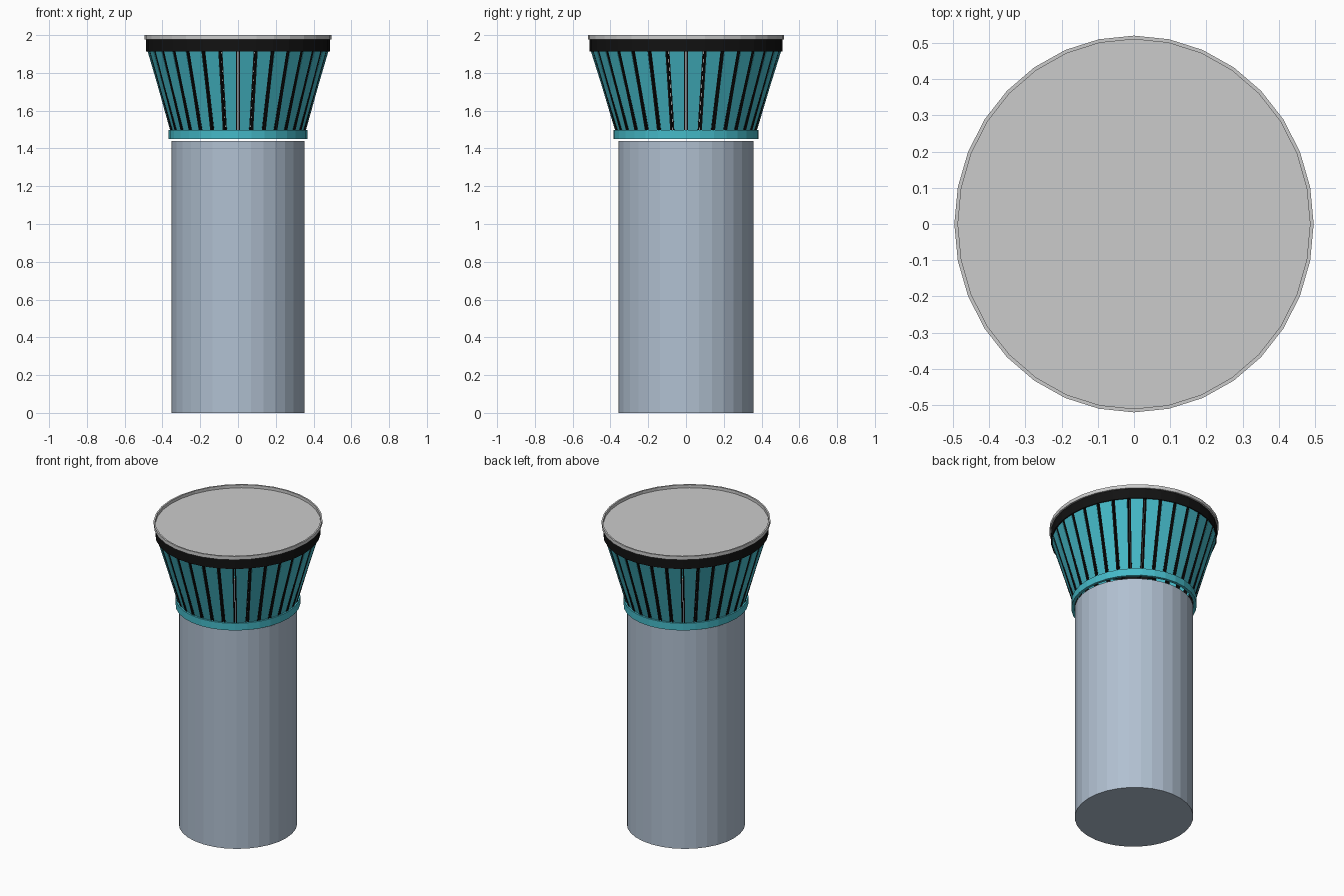
import bpy, bmesh, math
from mathutils import Vector

if "Cube" in bpy.data.objects:
    bpy.data.objects.remove(bpy.data.objects["Cube"])

N = 32


def mat(name, rgb):
    m = bpy.data.materials.new(name)
    m.diffuse_color = (*rgb, 1)
    m.use_nodes = True
    m.node_tree.nodes["Principled BSDF"].inputs["Base Color"].default_value = m.diffuse_color
    return m


STEEL = mat("blue_grey", (0.44, 0.53, 0.64))
TEAL = mat("teal", (0.06, 0.49, 0.58))
BLACK = mat("black", (0.006, 0.006, 0.006))


def finish(name, bm, material=None):
    bmesh.ops.recalc_face_normals(bm, faces=bm.faces[:])
    me = bpy.data.meshes.new(name)
    bm.to_mesh(me)
    bm.free()
    ob = bpy.data.objects.new(name, me)
    bpy.context.collection.objects.link(ob)
    if material:
        me.materials.append(material)
    return ob


def point(k, rx, ry, z):
    a = 2 * math.pi * k / N
    return Vector((rx * math.sin(a), -ry * math.cos(a), z))


def lathe(name, profile, material=None, closed=True):
    """Sweep (rx, ry, z) points round the axis; closed makes a ring, else ends are capped."""
    bm = bmesh.new()
    loops = [[bm.verts.new(point(k, *p)) for k in range(N)] for p in profile]
    pairs = list(zip(loops, loops[1:]))
    if closed:
        pairs.append((loops[-1], loops[0]))
    else:
        bm.faces.new(loops[0])
        bm.faces.new(loops[-1])
    for a, b in pairs:
        for k in range(N):
            j = (k + 1) % N
            bm.faces.new((a[k], a[j], b[j], b[k]))
    return finish(name, bm, material)


def ring(name, rx, ry, thick, z0, z1, material=None):
    return lathe(name, [(rx, ry, z0), (rx, ry, z1),
                        (rx - thick, ry - thick, z1), (rx - thick, ry - thick, z0)], material)


def slats(name, spans, out, depth, z0, z1, material):
    """Sloped bars on each facet; spans are (start, end) distances, negative from the far edge."""
    bm = bmesh.new()
    for k in range(N):
        for s, e in spans:
            rows = []
            for rx, ry, z in ((0.357, 0.373, z0), (0.480, 0.505, z1)):
                a, b = point(k, rx, ry, z), point(k + 1, rx, ry, z)
                d = (b - a).normalized()
                n = Vector((d.y, -d.x, 0))
                p = (a if s >= 0 else b) + d * s
                q = (a if e > 0 else b) + d * e
                rows.append([bm.verts.new(v) for v in (
                    p + n * out, q + n * out, q + n * (out - depth), p + n * (out - depth))])
            lo, hi = rows
            bm.faces.new(lo)
            bm.faces.new(hi)
            for i in range(4):
                j = (i + 1) % 4
                bm.faces.new((lo[i], lo[j], hi[j], hi[i]))
    return finish(name, bm, material)


# Column
lathe("column", [(0.352, 0.357, 0), (0.352, 0.357, 1.44)], STEEL, closed=False)

# Collar ring floating just above the column
ring("collar_ring", 0.367, 0.385, 0.018, 1.45, 1.497, TEAL)

# Flared crown: glazing panels with black mullions and open slits between them
slats("window_panels", [(0.011, -0.011)], 0.0, 0.008, 1.497, 1.915, TEAL)
slats("window_mullions", [(0.004, 0.011), (-0.011, -0.004)], 0.001, 0.025, 1.49, 1.93, BLACK)

# Black band under the roof
ring("upper_band", 0.486, 0.51, 0.02, 1.912, 1.978, BLACK)

# Roof with raised rim
lathe("roof", [(0.496, 0.52, 1.977), (0.496, 0.52, 2.0),
               (0.486, 0.51, 2.0), (0.486, 0.51, 1.98)], closed=False)
